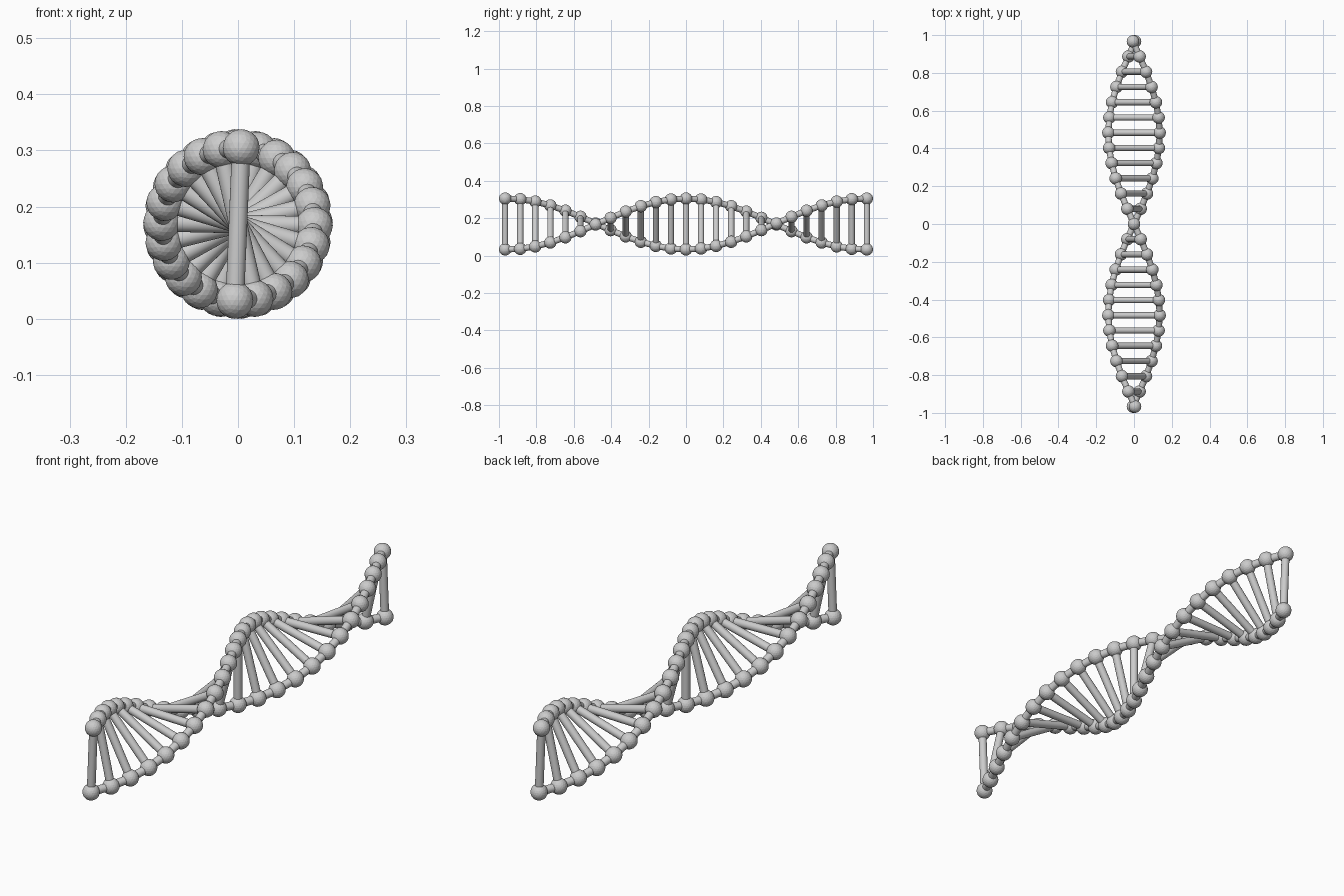
import bpy, bmesh
from math import sin, cos, radians
from mathutils import Vector, Matrix

if "Cube" in bpy.data.objects:
    bpy.data.objects.remove(bpy.data.objects["Cube"])

N = 25                      # rungs along the helix
HALF = 0.967                # y of the end rungs
R, BALL, ROD = 0.136, 0.033, 0.0165
ZC = R + BALL
STEP = radians(15.2)        # twist per rung


def node(i, side):
    t = STEP * (i - (N - 1) / 2)
    y = -HALF + 2 * HALF * i / (N - 1)
    # the rung is upright at mid-length
    return Vector((-side * R * sin(t), y, ZC + side * R * cos(t)))


def add_rod(bm, a, b):
    d = b - a
    m = Matrix.Translation((a + b) / 2) @ d.to_track_quat('Z', 'Y').to_matrix().to_4x4()
    geo = bmesh.ops.create_cone(bm, cap_ends=True, segments=24, radius1=ROD,
                                radius2=ROD, depth=d.length, matrix=m)
    for v in geo['verts']:
        for f in v.link_faces:
            f.smooth = len(f.verts) == 4


def finish(bm, name):
    me = bpy.data.meshes.new(name)
    bm.to_mesh(me)
    bm.free()
    ob = bpy.data.objects.new(name, me)
    bpy.context.collection.objects.link(ob)
    return ob


# two strands: faceted balls joined by short rods
for name, side in (("strand_a", 1), ("strand_b", -1)):
    balls, links = bmesh.new(), bmesh.new()
    for i in range(N):
        bmesh.ops.create_icosphere(balls, subdivisions=3, radius=BALL,
                                   matrix=Matrix.Translation(node(i, side)))
        if i < N - 1:
            add_rod(links, node(i, side), node(i + 1, side))
    finish(balls, name + "_balls")
    finish(links, name + "_links")

# rungs across the two strands
rungs = bmesh.new()
for i in range(N):
    add_rod(rungs, node(i, 1), node(i, -1))
finish(rungs, "rungs")
